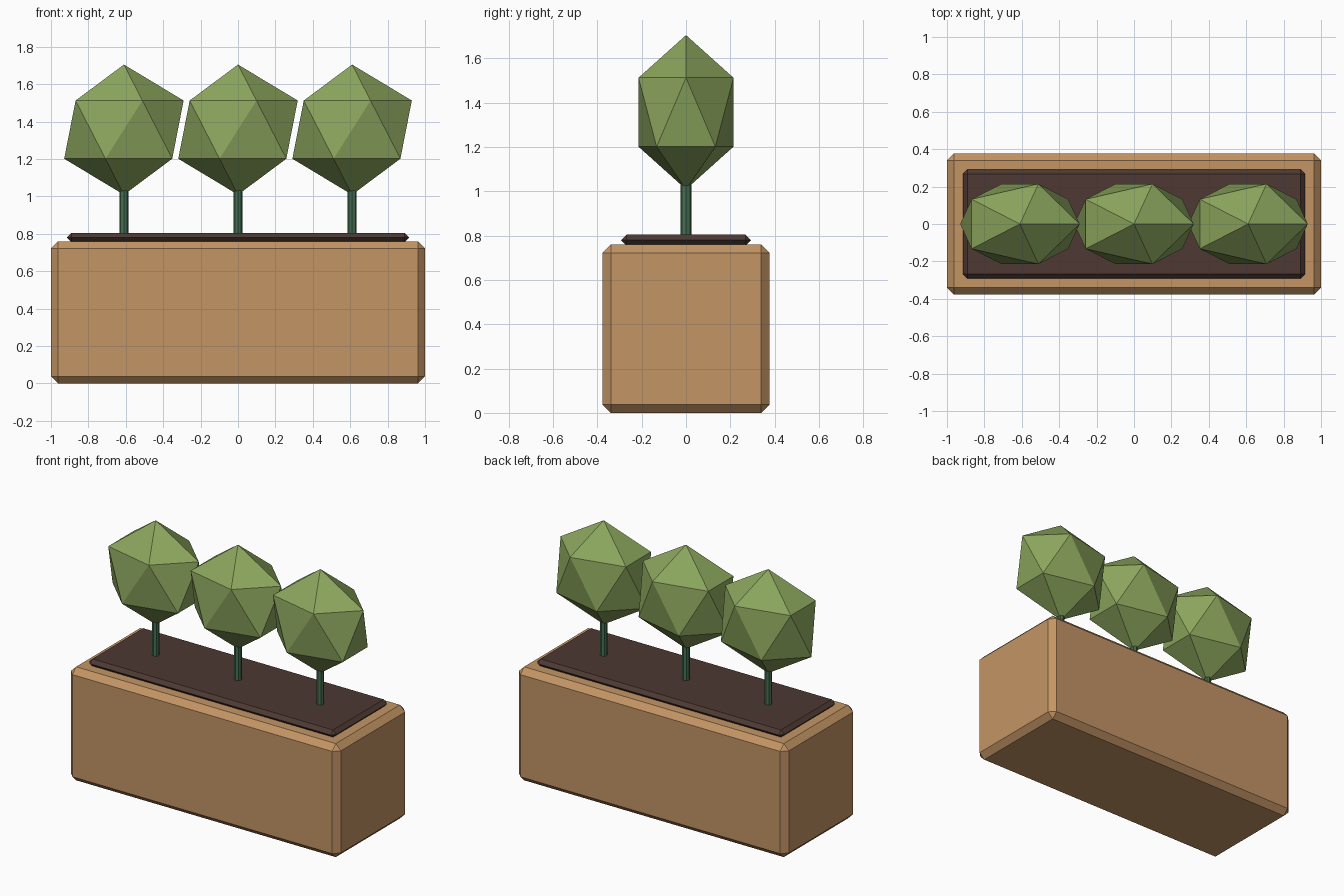
import bpy

if "Cube" in bpy.data.objects:
    bpy.data.objects.remove(bpy.data.objects["Cube"])


def material(name, color):
    m = bpy.data.materials.new(name)
    m.diffuse_color = (*color, 1)
    m.use_nodes = True
    m.node_tree.nodes["Principled BSDF"].inputs["Base Color"].default_value = m.diffuse_color
    return m


wood = material("wood", (0.55, 0.30, 0.13))
earth = material("earth", (0.075, 0.04, 0.033))
stem = material("stem", (0.06, 0.16, 0.08))
leaf = material("leaf", (0.26, 0.38, 0.11))


def finish(name, mat):
    ob = bpy.context.object
    ob.name = name
    ob.data.materials.append(mat)
    bpy.ops.object.transform_apply(location=False, rotation=False, scale=True)
    return ob


def chamfered_box(name, size, z, width, mat):
    bpy.ops.mesh.primitive_cube_add(size=1, location=(0, 0, z))
    bpy.context.object.scale = size
    ob = finish(name, mat)
    bevel = ob.modifiers.new("chamfer", 'BEVEL')
    bevel.width = width
    bevel.segments = 1


# Planter box and the slab of soil on top
chamfered_box("planter_box", (2.0, 0.755, 0.76), 0.38, 0.038, wood)
chamfered_box("soil", (1.83, 0.585, 0.05), 0.78, 0.024, earth)

# Three small trees: thin trunk and stretched low-poly crown
for i, x in enumerate((-0.61, 0, 0.61), 1):
    bpy.ops.mesh.primitive_cylinder_add(vertices=8, radius=0.024, depth=0.28,
                                        location=(x, 0, 0.93))
    finish(f"trunk_{i}", stem)
    bpy.ops.mesh.primitive_ico_sphere_add(subdivisions=1, radius=1,
                                          location=(x, 0, 1.357))
    bpy.context.object.scale = (0.357, 0.252, 0.348)
    finish(f"crown_{i}", leaf)
